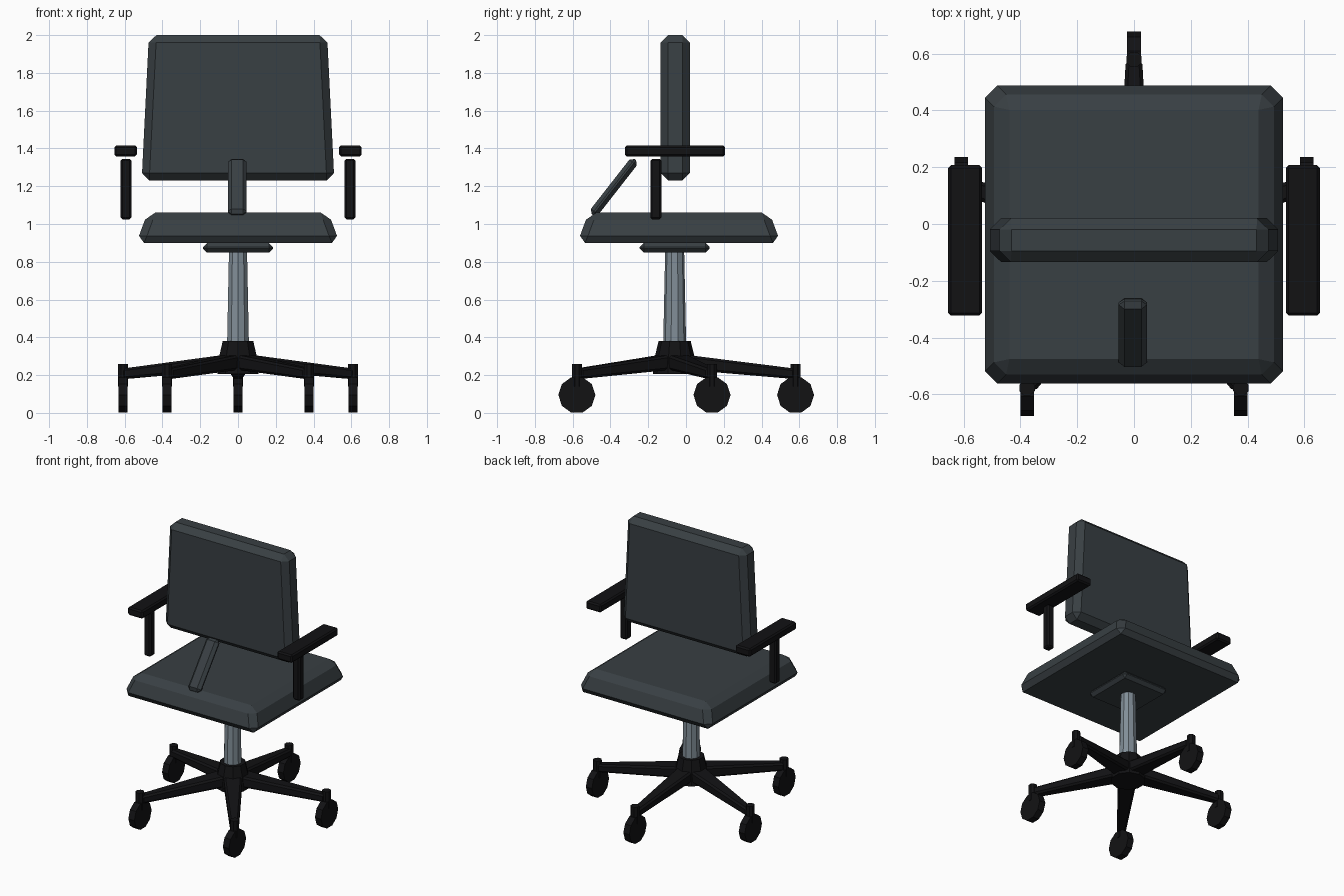
import bpy, bmesh, math
from mathutils import Matrix, Vector

if "Cube" in bpy.data.objects:
    bpy.data.objects.remove(bpy.data.objects["Cube"])

CY = -0.06  # base centre line


def material(name, rgb):
    m = bpy.data.materials.new(name)
    m.diffuse_color = (*rgb, 1)
    m.use_nodes = True
    m.node_tree.nodes["Principled BSDF"].inputs["Base Color"].default_value = m.diffuse_color
    return m


FABRIC = material("fabric", (0.040, 0.050, 0.056))
BLACK = material("black_plastic", (0.006, 0.006, 0.007))
STEEL = material("steel", (0.22, 0.27, 0.31))


def finish(name, bm, mat, bevel=0.0):
    mesh = bpy.data.meshes.new(name)
    bmesh.ops.recalc_face_normals(bm, faces=bm.faces)
    bm.to_mesh(mesh)
    bm.free()
    mesh.materials.append(mat)
    ob = bpy.data.objects.new(name, mesh)
    bpy.context.collection.objects.link(ob)
    if bevel:
        mod = ob.modifiers.new("chamfer", 'BEVEL')
        mod.width = bevel
        mod.segments = 1
        mod.limit_method = 'NONE'
    return ob


def box(name, centre, size, mat, bevel=0.0, taper=(1, 1), tilt=0.0):
    """Box whose top is scaled by taper, tilted about x."""
    bm = bmesh.new()
    bmesh.ops.create_cube(bm, size=1)
    for v in bm.verts:
        t = taper if v.co.z > 0 else (1, 1)
        v.co = Vector((v.co.x * size[0] * t[0], v.co.y * size[1] * t[1], v.co.z * size[2]))
    bm.transform(Matrix.Translation(centre) @ Matrix.Rotation(tilt, 4, 'X'))
    return finish(name, bm, mat, bevel)


def lathe(name, centre, profile, sides, mat, axis='Z'):
    """Faceted turned part from (radius, height) pairs."""
    bm = bmesh.new()
    rings = []
    for r, h in profile:
        rings.append([bm.verts.new((r * math.cos(a), r * math.sin(a), h))
                      for a in (2 * math.pi * (i + 0.5) / sides for i in range(sides))])
    for lo, hi in zip(rings, rings[1:]):
        for i in range(sides):
            j = (i + 1) % sides
            bm.faces.new((lo[i], lo[j], hi[j], hi[i]))
    bm.faces.new(rings[0])
    bm.faces.new(rings[-1])
    turn = Matrix.Rotation(math.pi / 2, 4, 'Y') if axis == 'X' else Matrix()
    bm.transform(Matrix.Translation(centre) @ turn)
    return finish(name, bm, mat)


# Cushions and the slanted bracket
box("seat", (0, -0.037, 0.98), (1.076, 1.076, 0.16), FABRIC, 0.04, (0.89, 0.89))
box("backrest", (0, -0.057, 1.615), (1.02, 0.155, 0.77), FABRIC, 0.04, (0.925, 1))
box("back_bracket", (-0.004, -0.382, 1.195), (0.10, 0.05, 0.37), FABRIC, 0.02,
    tilt=-math.radians(38))

# Seat plate, column and hub
box("seat_plate", (0, CY, 0.874), (0.37, 0.37, 0.052), FABRIC, 0.022)
lathe("gas_column", (0, CY, 0), [(0.062, 0.3), (0.05, 0.87)], 10, STEEL)
lathe("hub", (0, CY, 0), [(0.115, 0.205), (0.107, 0.29), (0.085, 0.38)], 10, BLACK)

# Armrests
for side, s in (("left", -1), ("right", 1)):
    box(f"armrest_pad_{side}", (s * 0.595, -0.058, 1.387), (0.12, 0.53, 0.058), BLACK, 0.01)
    box(f"armrest_post_{side}", (s * 0.593, -0.16, 1.185), (0.056, 0.058, 0.32), BLACK, 0.01)

# Five-star base: tapered leg, caster stem and wheel on each arm
for i in range(5):
    a = math.radians(90 + 72 * i)
    bm = bmesh.new()
    bmesh.ops.create_cube(bm, size=1)
    for v in bm.verts:
        outer = v.co.x > 0
        w, mid, h = (0.058, 0.207, 0.056) if outer else (0.125, 0.27, 0.08)
        v.co = Vector((0.635 if outer else 0.04, v.co.y * w, mid + v.co.z * h))
    bm.transform(Matrix.Translation((0, CY, 0)) @ Matrix.Rotation(a, 4, 'Z'))
    finish(f"base_leg_{i + 1}", bm, BLACK, 0.012)
    x, y = 0.64 * math.cos(a), CY + 0.64 * math.sin(a)
    lathe(f"caster_stem_{i + 1}", (x, y, 0), [(0.029, 0.14), (0.029, 0.26)], 8, BLACK)
    lathe(f"caster_wheel_{i + 1}", (x, y, 0.095), [(0.098, -0.024), (0.098, 0.024)],
          10, BLACK, 'X')
